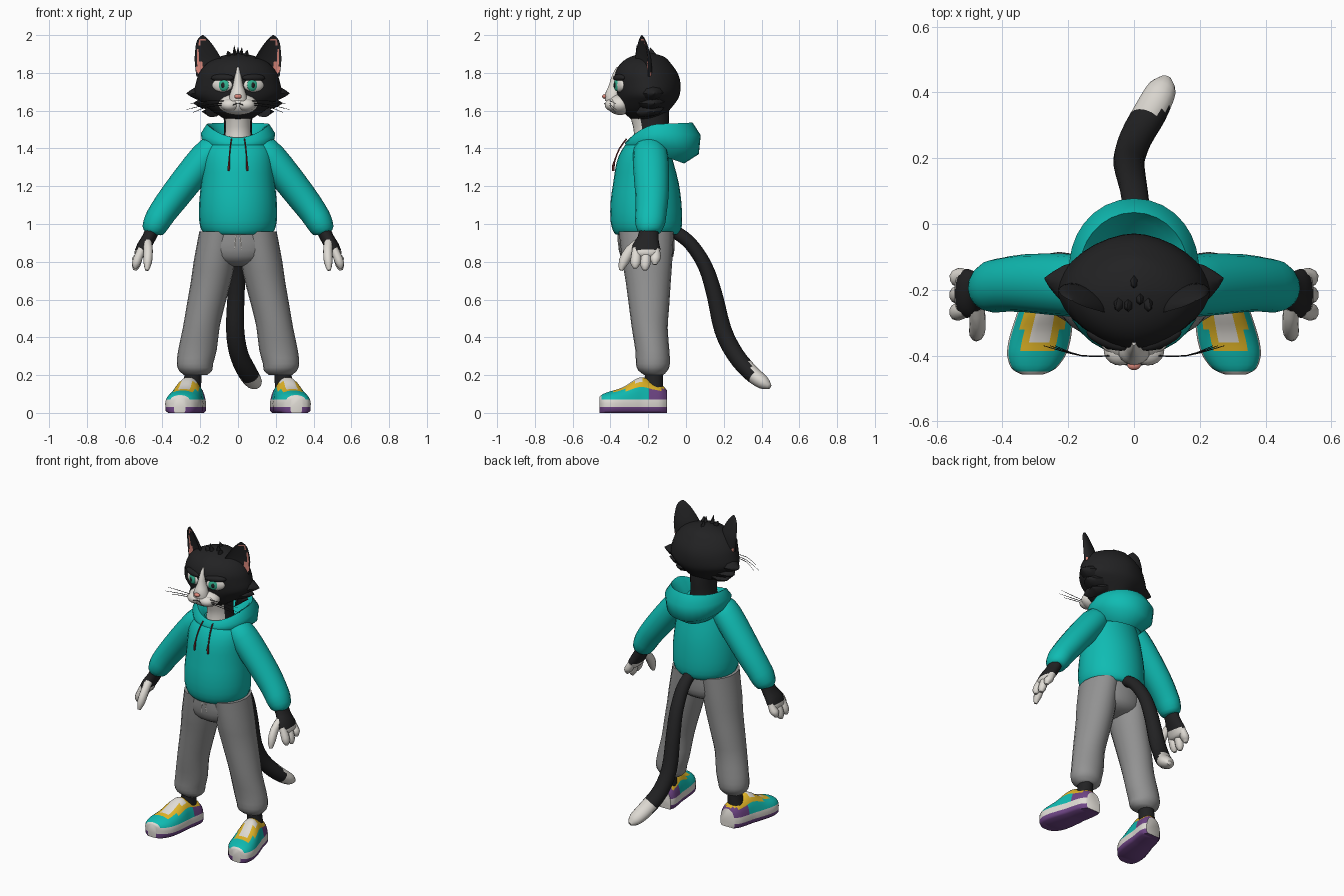
import bpy, bmesh, math
from mathutils import Vector, Matrix

COLORS = {"black": (0.016, 0.016, 0.017), "white": (0.74, 0.71, 0.66), "pink": (0.72, 0.25, 0.2),
          "teal": (0.005, 0.5, 0.45), "grey": (0.29, 0.29, 0.29), "yellow": (0.75, 0.46, 0.02),
          "purple": (0.16, 0.06, 0.24), "eye green": (0.03, 0.45, 0.28), "dark red": (0.2, 0.03, 0.03)}
MATS = {}
for key, rgb in COLORS.items():
    MATS[key] = bpy.data.materials.new(key)
    MATS[key].diffuse_color = (*rgb, 1)


def finish(name, bm, color, angle=50):
    """color is a colour name, or a rule from face centre to colour name"""
    bmesh.ops.recalc_face_normals(bm, faces=bm.faces)
    used = []
    for f in bm.faces:
        c = color(f.calc_center_median()) if callable(color) else color
        if c not in used:
            used.append(c)
        f.material_index = used.index(c)
    me = bpy.data.meshes.new(name)
    bm.to_mesh(me)
    bm.free()
    for c in used:
        me.materials.append(MATS[c])
    ob = bpy.data.objects.new(name, me)
    bpy.context.collection.objects.link(ob)
    bpy.ops.object.select_all(action='DESELECT')
    ob.select_set(True)
    bpy.context.view_layer.objects.active = ob
    bpy.ops.object.shade_smooth_by_angle(angle=math.radians(angle))
    return ob


def spline(rows, n):
    """Catmull-Rom refinement of station rows"""
    rows = [Vector(r) for r in rows]
    out = []
    for i in range(len(rows) - 1):
        p0, p1, p2, p3 = rows[max(i - 1, 0)], rows[i], rows[i + 1], rows[min(i + 2, len(rows) - 1)]
        for k in range(n):
            t = k / n
            out.append(0.5 * (2 * p1 + (p2 - p0) * t + (2 * p0 - 5 * p1 + 4 * p2 - p3) * t * t
                              + (3 * p1 - p0 - 3 * p2 + p3) * t ** 3))
    return out + [rows[-1]]


def skin(name, rings, color, s=1, caps=True, loop=False, angle=50):
    bm = bmesh.new()
    vs = [[bm.verts.new((p[0] * s, p[1], p[2])) for p in r] for r in rings]
    n = len(vs[0])
    for i in range(len(vs) if loop else len(vs) - 1):
        a, b = vs[i], vs[(i + 1) % len(vs)]
        for j in range(n):
            bm.faces.new((a[j], a[(j + 1) % n], b[(j + 1) % n], b[j]))
    if caps and not loop:
        bm.faces.new(vs[0])
        bm.faces.new(vs[-1])
    return finish(name, bm, color, angle)


def spow(v, e):
    return math.copysign(abs(v) ** e, v)


def column(name, rows, color, s=1, sides=20, n=2, e=2.0):
    """Level rings: (z, cx, cy, rx, ry)"""
    rings = []
    for z, cx, cy, rx, ry in spline(rows, n):
        ang = [2 * math.pi * k / sides for k in range(sides)]
        rings.append([(cx + rx * spow(math.cos(a), 2 / e), cy + ry * spow(math.sin(a), 2 / e), z) for a in ang])
    return skin(name, rings, color, s)


def tube(name, rows, color, s=1, sides=12, n=2, axis=(0, 1, 0)):
    """Rings across a path: (x, y, z, radius along axis, other radius)"""
    st = spline(rows, n)
    rings = []
    for i, r in enumerate(st):
        t = (st[min(i + 1, len(st) - 1)] - st[max(i - 1, 0)])
        t = Vector(t[:3]).normalized()
        a = Vector(axis)
        a = (a - t * a.dot(t)).normalized()
        b = t.cross(a)
        ang = [2 * math.pi * k / sides for k in range(sides)]
        rings.append([Vector(r[:3]) + a * r[3] * math.cos(q) + b * r[4] * math.sin(q) for q in ang])
    return skin(name, rings, color, s)


def ball(name, c, r, color, turn=0.0, s=1):
    bm = bmesh.new()
    m = Matrix.Translation((c[0] * s, c[1], c[2])) @ Matrix.Rotation(turn * s, 4, 'Z') @ Matrix.Diagonal((*r, 1))
    bmesh.ops.create_uvsphere(bm, u_segments=20, v_segments=12, radius=1, matrix=m)
    return finish(name, bm, color)


# Head, bridge, muzzle, nose, mouth
column("head", [(1.555, 0, -.21, .07, .08), (1.60, 0, -.215, .14, .125), (1.65, 0, -.205, .20, .155),
                (1.69, 0, -.20, .232, .168), (1.75, 0, -.203, .222, .173), (1.80, 0, -.21, .205, .165),
                (1.85, 0, -.213, .165, .133), (1.885, 0, -.205, .10, .09), (1.905, 0, -.20, .02, .02)],
       "black", sides=32, n=3, e=1.75)
column("nose_bridge", [(1.83, 0, -.345, .008, .024), (1.78, 0, -.362, .02, .032), (1.73, 0, -.372, .028, .038),
                       (1.69, 0, -.385, .043, .043), (1.65, 0, -.385, .05, .043)], "white")
ball("muzzle", (0, -.35, 1.633), (.105, .068, .056), "white")
ball("nose", (0, -.43, 1.675), (.02, .014, .012), "pink")
tube("mouth", [(-.035, -.425, 1.625, .002, .002), (0, -.432, 1.64, .002, .002), (.035, -.425, 1.625, .002, .002)], "black")

# Forehead tuft
for i, (x, z, y) in enumerate([(-.055, 1.915, -.25), (-.02, 1.945, -.25), (.02, 1.935, -.23), (.05, 1.92, -.25), (0, 1.935, -.18)]):
    tube(f"hair_tuft_{i}", [(x * .7, y + .02, 1.86, .03, .025), (x * .9, y, 1.90, .018, .012), (x, y - .01, z, .001, .001)], "black", sides=6)


# Cupped ear in a turned frame
def ear(s):
    rings = []
    for z, cx, w, d in spline([(1.78, .15, .078, .05), (1.86, .157, .080, .045), (1.91, .168, .066, .035),
                               (1.96, .182, .043, .022), (1.985, .187, .023, .012), (2.0, .187, .003, .003)], 3):
        ring = []
        for k in range(24):
            q = 2 * math.pi * k / 24
            u, v = w * math.cos(q), d * abs(math.sin(q)) * (1 if k < 12 else .35)
            c, sn = math.cos(.45), math.sin(.45)
            ring.append((cx + u * c - v * sn * .6, -.235 + u * sn + v * c, z))
        rings.append(ring)

    def rule(p):
        t = min(max((p.z - 1.78) / .22, 0.0), 1.0)
        w = .078 * (1 - t ** 2.2) + .004
        cx = .15 + .04 * t
        u = (abs(p.x) - cx) / .9
        front = p.y < -.235 + u * .434 + .018 * (1 - t) + .004
        if not front or abs(u) > w * .84 or t > .9:
            return "black"
        return "white" if u < -.25 * w and t < .5 else "pink"
    skin("ear", rings, rule, s)


# Whole shoe: sole bands, then a domed upper
def shoe(s):
    rings = []
    for y, w, h in spline([(-.458, .03, .085), (-.44, .065, .10), (-.40, .087, .115), (-.36, .092, .127),
                           (-.32, .09, .145), (-.27, .084, .178), (-.23, .078, .19), (-.18, .076, .168),
                           (-.13, .07, .15), (-.10, .05, .12)], 3):
        cx = .24 + (-.13 - y) * .21
        half = [(w * .85, 0), (w, .012), (w, .03), (w * 1.02, .05), (w * .97, .07)]
        half += [(w * .93 * math.cos(q), .07 + (h - .07) * math.sin(q)) for q in (.3, .6, .9, 1.2, 1.4)]
        rings.append([(cx + x, y, z) for x, z in half] + [(cx - x, y, z) for x, z in reversed(half)])

    def rule(p):
        u = abs(abs(p.x) - .24 - (-.13 - p.y) * .21)
        if p.z < .03:
            return "purple"
        if p.z < .071 or p.y < -.45:
            return "white"
        if p.y > -.2:
            return "purple" if p.z < .125 else "yellow"
        if u < .038 and -.365 < p.y < -.23:
            return "white"
        if (u < .06 and -.385 < p.y) or p.z > .15:
            return "yellow"
        return "teal"
    skin("shoe", rings, rule, s)


for s in (1, -1):
    ear(s)
    shoe(s)
    # Cheek fur
    for i, (x, z, r) in enumerate([(.272, 1.692, .06), (.235, 1.64, .05), (.19, 1.595, .04)]):
        tube(f"cheek_fur_{i}", [(.13, -.19, z + .01, .09, r), (x * .82, -.175, z, .05, r * .55), (x, -.165, z, .002, .002)],
             "black", s, sides=8)
    ball("muzzle_puff", (.042, -.385, 1.63), (.05, .045, .034), "white", s=s)
    # Eye layers along the face normal
    e, nrm, tan = Vector((.083, -.353, 1.735)), Vector((.39, -.92, 0)), Vector((.92, .39, 0))
    ball("eye_white", e, (.058, .018, .036), "white", .4, s)
    ball("iris", e - tan * .012 + nrm * .010, (.031, .012, .031), "eye green", .4, s)
    ball("pupil", e - tan * .012 + nrm * .0165, (.013, .008, .017), "black", .4, s)
    ball("eyelid", e + Vector((0, 0, .039)), (.066, .022, .02), "black", .4, s)
    for i, (z0, x, z) in enumerate([(1.65, .255, 1.635), (1.64, .275, 1.605), (1.63, .24, 1.59)]):
        tube(f"whisker_{i}", [(.06, -.40, z0, .002, .002), (.16, -.40, (z0 + z) / 2 + .01, .002, .002),
                              (x, -.37, z, .001, .001)], "black", s, sides=4, n=3)
    # Sleeve with gathered cuff
    tube("sleeve", [(.09, -.19, 1.41, .07, .05), (.14, -.19, 1.385, .09, .08), (.215, -.185, 1.30, .095, .084),
                    (.333, -.18, 1.15, .088, .080), (.40, -.185, 1.06, .082, .074), (.43, -.19, 1.01, .080, .070),
                    (.452, -.195, .965, .064, .058), (.457, -.195, .95, .04, .035)], "teal", s, sides=16)
    # Hand
    tube("hand", [(.44, -.195, 1.0, .05, .04), (.47, -.20, .93, .055, .036), (.50, -.21, .88, .074, .036),
                  (.52, -.21, .84, .068, .03), (.525, -.21, .825, .04, .015)],
         lambda p: "black" if p.z > .862 else "white", s, sides=16, n=3)
    for i, (y, z) in enumerate([(-.160, .785), (-.212, .755), (-.264, .765)]):
        tube(f"finger_{i}", [(.508, y, .87, .02, .02), (.525, y, .83, .027, .024), (.54, y - .004, z + .025, .026, .023),
                             (.545, y - .005, z, .01, .01)], "white", s, sides=10)
    tube("thumb", [(.48, -.25, .90, .025, .025), (.475, -.295, .86, .028, .025), (.478, -.33, .80, .027, .024),
                   (.482, -.345, .755, .01, .01)], "white", s, sides=10)
    # Trouser leg and ankle
    column("trouser_leg", [(.96, .10, -.21, .105, .145), (.80, .125, -.205, .11, .132), (.70, .142, -.20, .107, .12),
                           (.55, .175, -.195, .10, .105), (.45, .195, -.192, .097, .095), (.33, .215, -.178, .102, .09),
                           (.26, .228, -.175, .096, .09), (.225, .225, -.175, .088, .078), (.20, .225, -.17, .06, .05)],
           "grey", s)
    column("ankle", [(.13, .245, -.17, .05, .05), (.18, .24, -.17, .046, .05), (.24, .235, -.17, .045, .048)], "black", s, sides=14)
    # Drawstrings on hood and waist
    tube("hood_string", [(.035, -.315, 1.45, .004, .004), (.042, -.352, 1.40, .004, .004), (.047, -.376, 1.34, .004, .004),
                         (.048, -.384, 1.31, .007, .007), (.05, -.385, 1.28, .006, .006)], "dark red", s, sides=6)
    tube("waist_string", [(.008, -.36, .96, .004, .004), (.014, -.358, .91, .004, .004), (.018, -.35, .86, .004, .004)],
         "white", s, sides=6)

# Neck with pale front
column("neck", [(1.40, 0, -.19, .085, .10), (1.48, 0, -.185, .075, .09), (1.55, 0, -.19, .075, .10), (1.62, 0, -.20, .085, .11)],
       lambda p: "white" if p.y < -.235 else "black", sides=24)

# Trouser seat
column("trouser_seat", [(.98, 0, -.21, .18, .15), (.90, 0, -.21, .205, .15), (.83, 0, -.207, .19, .14),
                        (.79, 0, -.205, .12, .10), (.775, 0, -.205, .03, .03)], "grey", sides=24)

# Sweatshirt body
column("sweatshirt", [(.945, 0, -.207, .17, .165), (.965, 0, -.207, .192, .18), (1.02, 0, -.21, .206, .19),
                      (1.12, 0, -.212, .205, .187), (1.22, 0, -.212, .195, .173), (1.32, 0, -.217, .187, .152),
                      (1.39, 0, -.213, .175, .128), (1.435, 0, -.20, .14, .105), (1.45, 0, -.195, .08, .07)], "teal", sides=28)

# Folded hood: profile blends from front to side to back
FRONT = [(.10, 1.40), (.12, 1.44), (.145, 1.457), (.172, 1.43), (.17, 1.40), (.12, 1.36)]
SIDE = [(.08, 1.43), (.13, 1.505), (.165, 1.53), (.197, 1.48), (.188, 1.42), (.13, 1.36)]
BACK = [(.08, 1.42), (.16, 1.49), (.185, 1.537), (.228, 1.47), (.218, 1.37), (.14, 1.32)]
hood = []
for k in range(32):
    q = 2 * math.pi * k / 32
    c = math.cos(q)
    end, t = (FRONT if c > 0 else BACK), abs(c) ** 1.5
    prof = [(r0 + (r1 - r0) * t, z0 + (z1 - z0) * t) for (r0, z0), (r1, z1) in zip(SIDE, end)]
    hood.append([(r * math.sin(q), -.15 - r * c, z) for r, z in prof])
skin("hood", hood, "teal", loop=True, angle=60)

# Tail with pale tip
tube("tail", [(.01, -.06, .96, .035, .035), (.01, .02, .90, .04, .036), (0, .10, .78, .042, .038), (-.01, .15, .63, .045, .042),
              (-.015, .195, .44, .048, .046), (.005, .26, .31, .05, .046), (.05, .34, .215, .052, .044),
              (.085, .41, .16, .044, .036), (.098, .445, .138, .015, .012)],
     lambda p: "white" if p.y > .345 else "black", sides=16, n=3, axis=(1, 0, 0))
